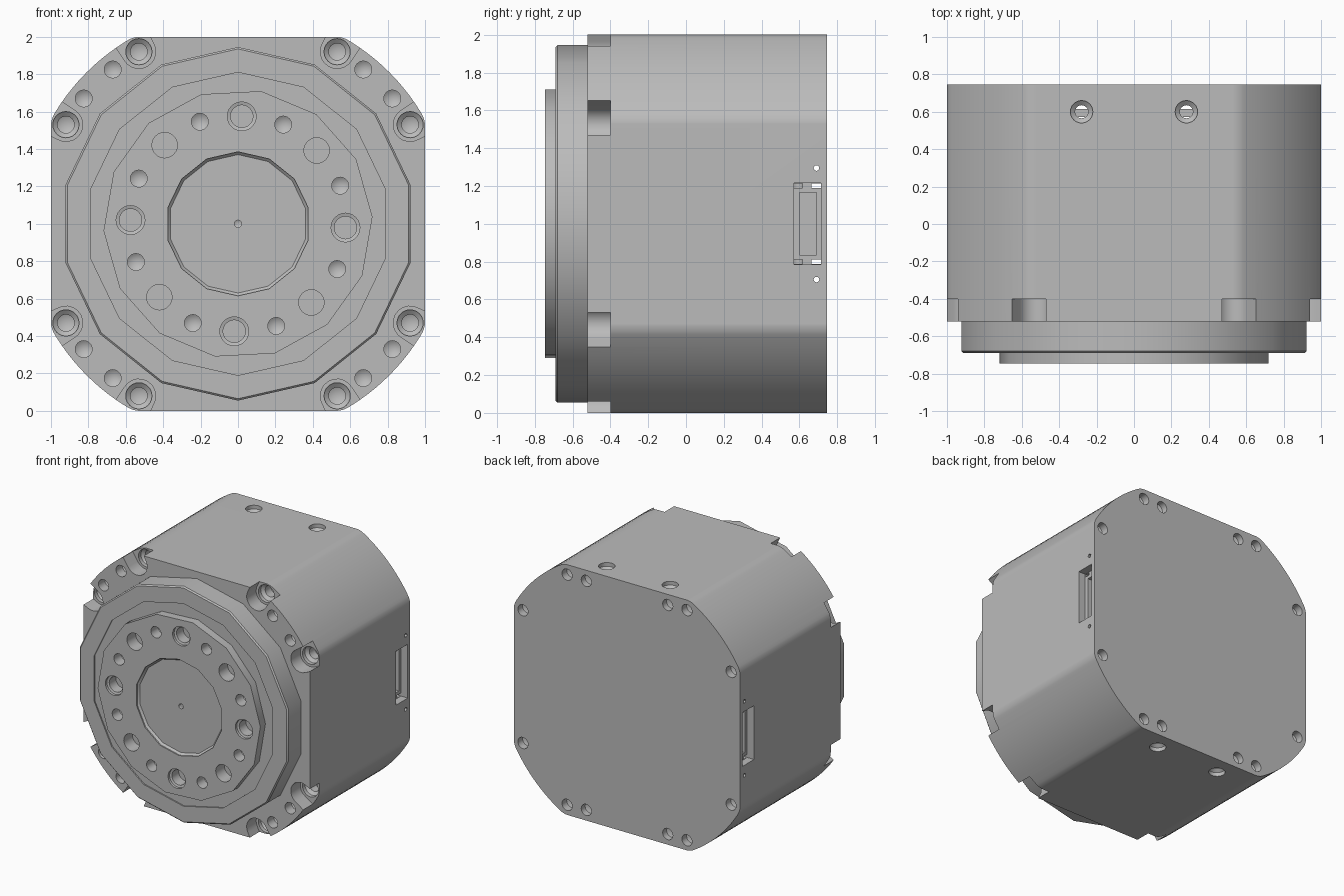
import bpy, bmesh
from math import radians, cos, sin, pi, acos
from mathutils import Matrix, Vector

old = bpy.data.objects.get("Cube")
if old:
    bpy.data.objects.remove(old, do_unlink=True)

gray = bpy.data.materials.new("machined_gray")
gray.use_nodes = True
gray.diffuse_color = (0.5, 0.5, 0.5, 1)
gray.node_tree.nodes["Principled BSDF"].inputs["Base Color"].default_value = (0.5, 0.5, 0.5, 1)

CENTRE = Matrix.Translation((0, 0, 1))
FRONT = CENTRE @ Matrix.Rotation(pi / 2, 4, 'X')     # local z points to the front
BACK = CENTRE @ Matrix.Rotation(-pi / 2, 4, 'X')     # local z points to the back
SIDE = CENTRE @ Matrix.Rotation(pi / 2, 4, 'Y')      # local z points to +x


def at(frame, x, y):
    return frame @ Matrix.Translation((x, y, 0))


def lathe(bm, profile, frame, sides=24, start=0.0):
    """Revolve (radius, height) points, listed from top to bottom, about local z."""
    rings = []
    for r, h in profile:
        n = sides if r else 1
        rings.append([bm.verts.new(frame @ Vector((r * cos(start + 2 * pi * i / sides),
                                                   r * sin(start + 2 * pi * i / sides), h)))
                      for i in range(n)])
    for a, b in zip(rings, rings[1:]):
        for i in range(sides):
            j = (i + 1) % sides
            ring = [a[i % len(a)], b[i % len(b)], b[j % len(b)], a[j % len(a)]]
            bm.faces.new(list(dict.fromkeys(ring)))


def prism(bm, outline, frame, low, high):
    """Extrude an outline along local z."""
    bottom = bm.faces.new([bm.verts.new(frame @ Vector((x, y, low))) for x, y in outline])
    top = bmesh.ops.extrude_face_region(bm, geom=[bottom])["geom"]
    shift = frame.to_3x3() @ Vector((0, 0, high - low))
    bmesh.ops.translate(bm, vec=shift, verts=[v for v in top if isinstance(v, bmesh.types.BMVert)])


def box(bm, x, y, z):
    """Box from three (min, max) ranges, z measured from the centre."""
    prism(bm, [(x[0], y[0]), (x[1], y[0]), (x[1], y[1]), (x[0], y[1])], CENTRE, *z)


def finish(bm, name):
    bmesh.ops.recalc_face_normals(bm, faces=bm.faces)
    mesh = bpy.data.meshes.new(name)
    bm.to_mesh(mesh)
    bm.free()
    mesh.materials.append(gray)
    ob = bpy.data.objects.new(name, mesh)
    bpy.context.collection.objects.link(ob)
    return ob


def activate(ob):
    bpy.ops.object.select_all(action='DESELECT')
    ob.select_set(True)
    bpy.context.view_layer.objects.active = ob


def cut(ob, bm):
    cutter = finish(bm, "cutter")
    cutter.hide_render = True
    mod = ob.modifiers.new("cut", 'BOOLEAN')
    mod.operation, mod.solver, mod.object = 'DIFFERENCE', 'EXACT', cutter
    activate(ob)
    bpy.ops.object.modifier_apply(modifier=mod.name)
    bpy.data.objects.remove(cutter, do_unlink=True)


def smooth(ob, angle=30):
    activate(ob)
    bpy.ops.object.shade_smooth_by_angle(angle=radians(angle))
    mod = ob.modifiers.new("weighted_normals", 'WEIGHTED_NORMAL')
    mod.keep_sharp = True


def hole(r, depth, tip=0.03):
    return [(0, 0.02), (r, 0.02), (r, -depth), (0, -depth - tip)]


def raised(profile, h):
    return [(r, z + h) for r, z in profile]


SIGNS = [(1, 1), (-1, 1), (-1, -1), (1, -1)]
HALF, CORNER_R = 1.0, 1.145

# Housing: square prism with large rounded corners
first = acos(HALF / CORNER_R)
outline = []
for q in range(4):
    for i in range(13):
        a = q * pi / 2 + first + (pi / 2 - 2 * first) * i / 12
        outline.append((CORNER_R * cos(a), CORNER_R * sin(a)))
bm = bmesh.new()
prism(bm, outline, FRONT, -0.745, 0.52)
corner_ends = [e for e in bm.edges
               if abs((e.verts[0].co - e.verts[1].co).y) > 1
               and any(f.calc_area() > 1 and abs(f.normal.y) < 0.5 for f in e.link_faces)]
bmesh.ops.bevel(bm, geom=corner_ends, offset=0.03, segments=4, profile=0.5, affect='EDGES')
housing = finish(bm, "housing")

# Screw pockets open to the rim, and the side sockets
bm = bmesh.new()
SCREWS = [(0.53, 0.92), (0.92, 0.53)]
for sx, sz in SIGNS:
    for x, z in SCREWS:
        d = Vector((x, z)).normalized()
        n = Vector((-d.y, d.x))
        c = Vector((x, z))
        pts = [c - d * 0.09 * sin(pi * i / 10) + n * 0.09 * cos(pi * i / 10) for i in range(11)]
        pts += [c + d * 0.3 - n * 0.11, c + d * 0.3 + n * 0.11]
        prism(bm, [(sx * p.x, sz * p.y) for p in pts], FRONT, 0.40, 0.60)
for s in (-1, 1):
    box(bm, sorted((s * 0.94, s * 1.1)), (0.57, 0.715), (-0.215, 0.215))
cut(housing, bm)

# Screw holes, pin holes, side holes and socket cavities
bm = bmesh.new()
for sx, sz in SIGNS:
    for x, z in SCREWS:
        screw = [(0, 0.02), (0.07, 0.02), (0.07, -0.03), (0.045, -0.05), (0.045, -0.12), (0, -0.14)]
        lathe(bm, raised(screw, 0.40), at(FRONT, sx * x, sz * z))
        lathe(bm, raised(hole(0.045, 0.06, 0.02), 0.745), at(BACK, sx * x, sz * z))
    for x, z in [(0.67, 0.825), (0.825, 0.67)]:
        lathe(bm, raised(hole(0.045, 0.08), 0.52), at(FRONT, sx * x, sz * z))
    lathe(bm, raised(hole(0.045, 0.05, 0.02), 0.745), at(BACK, sx * 0.36, sz * 0.915))
for s in (-1, 1):
    through = [(0, 1.02), (0.06, 1.02), (0.06, 0.97), (0.035, 0.95)]
    through += [(r, -h) for r, h in reversed(through)]
    lathe(bm, through, at(CENTRE, s * 0.28, 0.6))
    lathe(bm, [(0, 1.1), (0.015, 1.1), (0.015, -1.1), (0, -1.1)], at(SIDE, s * 0.295, 0.69), 12)
    box(bm, sorted((s * 0.86, s * 1.1)), (0.60, 0.69), (-0.165, 0.165))
    for y in [(0.572, 0.615), (0.665, 0.713)]:
        box(bm, (-1.1, 1.1), y, sorted((s * 0.19, s * 0.213)))
cut(housing, bm)
smooth(housing)

# Front flange with a shallow groove around the hub
bm = bmesh.new()
lathe(bm, [(0, 0.54), (0.68, 0.54), (0.68, 0.68), (0.81, 0.68), (0.81, 0.69), (0.935, 0.69),
           (0.945, 0.68), (0.945, 0.51), (0, 0.51)], FRONT, 14, pi / 2)
smooth(finish(bm, "front_flange"))

# Output hub with a recessed centre
bm = bmesh.new()
lathe(bm, [(0, 0.745), (0.72, 0.745), (0.72, 0.58), (0, 0.58)], FRONT, 14, radians(3))
hub = finish(bm, "output_hub")
bm = bmesh.new()
lathe(bm, [(0, 0.8), (0.385, 0.8), (0.385, 0.735), (0.37, 0.72), (0, 0.72)], FRONT, 14, pi / 2)
for k in range(8):
    a = radians(45 * k - 2)
    step = [(0, 0.02), (0.077, 0.02), (0.077, -0.02), (0.06, -0.025), (0.06, -0.11), (0, -0.11)]
    big = hole(0.068, 0.11, 0) if k % 2 else step
    lathe(bm, raised(big, 0.745), at(FRONT, 0.575 * cos(a), 0.575 * sin(a)))
    b = a + radians(22.5)
    lathe(bm, raised(hole(0.045, 0.09), 0.745), at(FRONT, 0.583 * cos(b), 0.583 * sin(b)))
cut(hub, bm)
bm = bmesh.new()
lathe(bm, raised(hole(0.02, 0.05, 0.01), 0.72), FRONT, 12)
cut(hub, bm)
smooth(hub)
